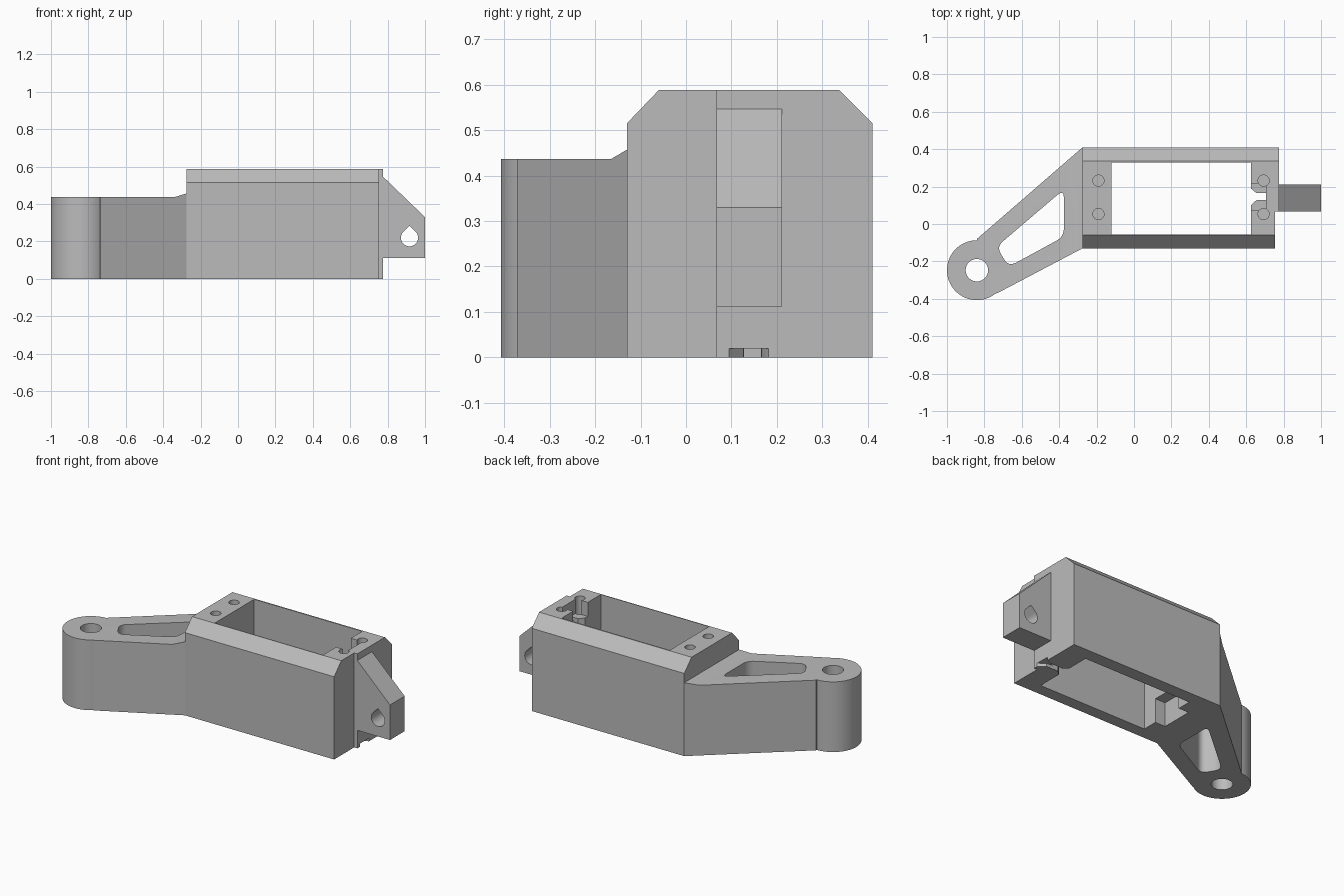
import bpy
import bmesh
from math import cos, sin, pi, radians
from mathutils import Vector

cube = bpy.data.objects.get("Cube")
if cube:
    bpy.data.objects.remove(cube, do_unlink=True)

grey = bpy.data.materials.new("plain_grey")
grey.use_nodes = True
grey.diffuse_color = (0.5, 0.5, 0.5, 1)
grey.node_tree.nodes["Principled BSDF"].inputs["Base Color"].default_value = (0.5, 0.5, 0.5, 1)


def prism(name, pts, axis, lo, hi):
    """Extrude a 2D outline along an axis from lo to hi."""
    place = {"x": lambda p, t: (t, p[0], p[1]),
             "y": lambda p, t: (p[0], t, p[1]),
             "z": lambda p, t: (p[0], p[1], t)}[axis]
    bm = bmesh.new()
    ends = [[bm.verts.new(place(p, t)) for p in pts] for t in (lo, hi)]
    for end in ends:
        bm.faces.new(end)
    n = len(pts)
    for i in range(n):
        j = (i + 1) % n
        bm.faces.new((ends[0][i], ends[0][j], ends[1][j], ends[1][i]))
    bmesh.ops.recalc_face_normals(bm, faces=bm.faces)
    mesh = bpy.data.meshes.new(name)
    bm.to_mesh(mesh)
    bm.free()
    mesh.materials.append(grey)
    obj = bpy.data.objects.new(name, mesh)
    bpy.context.collection.objects.link(obj)
    return obj


def rect(x0, x1, y0, y1):
    return [(x0, y0), (x1, y0), (x1, y1), (x0, y1)]


def arc(cx, cy, r, start=0, sweep=2 * pi, n=32, closed=True):
    steps = n if closed else n - 1
    return [(cx + r * cos(start + sweep * i / steps),
             cy + r * sin(start + sweep * i / steps)) for i in range(n)]


def rounded(corners, r, n=6):
    """Round every corner of an outline with a quadratic curve."""
    out = []
    for i, c in enumerate(corners):
        c = Vector(c)
        a = c + (Vector(corners[i - 1]) - c).normalized() * r
        b = c + (Vector(corners[(i + 1) % len(corners)]) - c).normalized() * r
        for k in range(n + 1):
            t = k / n
            out.append(tuple(a * (1 - t) ** 2 + c * 2 * t * (1 - t) + b * t * t))
    return out


def combine(obj, other, operation="DIFFERENCE"):
    other.hide_render = True
    mod = obj.modifiers.new("cut", "BOOLEAN")
    mod.operation = operation
    mod.solver = "EXACT"
    mod.object = other
    bpy.context.view_layer.objects.active = obj
    bpy.ops.object.modifier_apply(modifier=mod.name)
    bpy.data.objects.remove(other, do_unlink=True)


# Housing with two chamfered top edges
housing = prism("housing", [(-0.13, 0), (0.41, 0), (0.41, 0.515), (0.338, 0.588),
                            (-0.06, 0.588), (-0.13, 0.515)], "x", -0.275, 0.775)
# Front part of the end wall is set back
combine(housing, prism("step", rect(0.753, 0.9, -0.3, 0.067), "z", -0.1, 0.8))
# Main cavity
combine(housing, prism("cavity", rect(-0.12, 0.625, -0.055, 0.33), "z", -0.1, 0.8))
# Cable slot: flared mouth, wide upper pocket, flared exit underneath
combine(housing, prism("slot", [(0.6, 0.08), (0.625, 0.1), (0.655, 0.128), (0.705, 0.128),
                                (0.705, 0.165), (0.655, 0.165), (0.625, 0.19), (0.6, 0.21)],
                       "z", -0.1, 0.8))
combine(housing, prism("pocket", rect(0.6, 0.706, 0.073, 0.217), "z", 0.5, 0.8))
combine(housing, prism("exit", [(0.69, 0.127), (0.735, 0.127), (0.78, 0.09),
                                (0.78, 0.183), (0.735, 0.166), (0.69, 0.166)],
                       "z", -0.1, 0.02))
# Cable recess under the opposite end wall
combine(housing, prism("recess", rect(-0.19, -0.1, 0.04, 0.24), "z", -0.1, 0.15))
# Blind screw holes
for x in (-0.19, 0.693):
    for y in (0.053, 0.232):
        combine(housing, prism("screw_hole", arc(x, y, 0.03, n=24), "z", 0.25, 0.8))

# Arm with a round boss at its tip
cx, cy, r = -0.84, -0.247, 0.16
arm = prism("arm", [(-0.275, 0.41), (-0.84, -0.08), (cx, cy), (-0.735, -0.372),
                    (-0.275, -0.13)], "z", 0, 0.6)
combine(arm, prism("boss", arc(cx, cy, r, n=64), "z", 0, 0.6), "UNION")
# Flat top that ramps up to the housing
combine(arm, prism("arm_top", [(-1.2, 0.437), (-0.34, 0.437), (-0.275, 0.457), (-0.1, 0.51),
                               (-0.1, 0.9), (-1.2, 0.9)], "y", -0.6, 0.6))
combine(arm, prism("pivot_hole", arc(cx, cy, 0.06, n=40), "z", -0.1, 0.8))
combine(arm, prism("window", rounded([(-0.375, 0.185), (-0.375, -0.068), (-0.67, -0.228),
                                      (-0.735, -0.122)], 0.045), "z", -0.1, 0.8))

# Lug with a teardrop hole
lug = prism("lug", [(0.775, 0.112), (1.0, 0.112), (1.0, 0.33), (0.775, 0.547)],
            "y", 0.067, 0.211)
tear = arc(0.917, 0.22, 0.046, start=radians(135), sweep=radians(270), n=30, closed=False)
tear.append((0.917, 0.22 + 0.046 * 2 ** 0.5))
combine(lug, prism("lug_hole", tear, "y", -0.1, 0.4))

# Smooth the round surfaces and keep the edges sharp
bpy.ops.object.select_all(action="DESELECT")
for obj in (housing, arm, lug):
    obj.select_set(True)
bpy.context.view_layer.objects.active = housing
bpy.ops.object.shade_smooth_by_angle(angle=radians(30))
